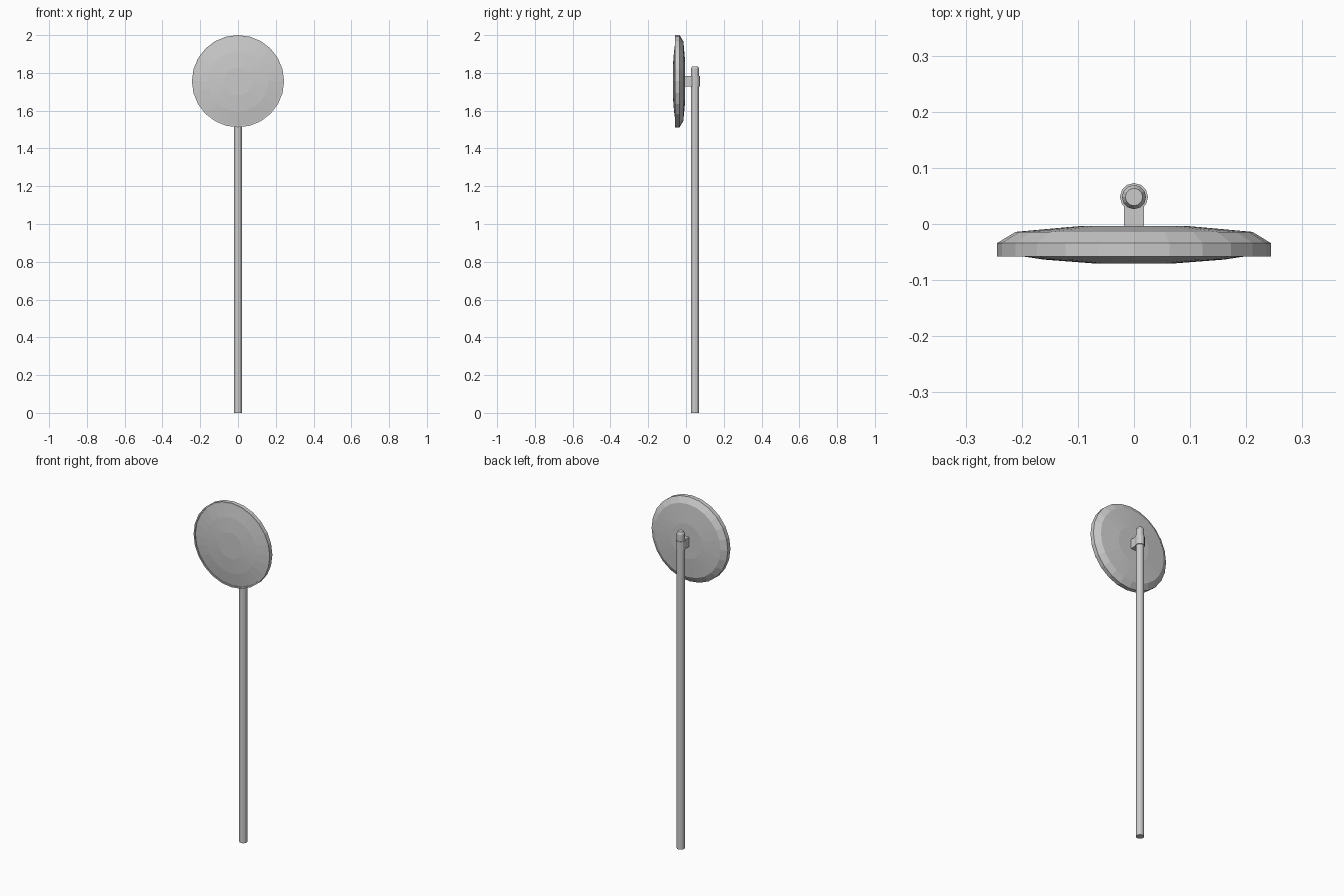
import bpy
import bmesh
from math import cos, sin, tau
from mathutils import Matrix, Vector

if "Cube" in bpy.data.objects:
    bpy.data.objects.remove(bpy.data.objects["Cube"], do_unlink=True)

grey = bpy.data.materials.new("light grey")
grey.use_nodes = True
grey.diffuse_color = (0.6, 0.6, 0.6, 1)
grey.node_tree.nodes["Principled BSDF"].inputs["Base Color"].default_value = grey.diffuse_color


def add_object(name, bm):
    bmesh.ops.recalc_face_normals(bm, faces=bm.faces)
    mesh = bpy.data.meshes.new(name)
    bm.to_mesh(mesh)
    bm.free()
    mesh.materials.append(grey)
    obj = bpy.data.objects.new(name, mesh)
    bpy.context.collection.objects.link(obj)
    return obj


def lathe(name, profile, sides, centre, along_y=False):
    """Closed turned solid from (radius, distance along axis) pairs."""
    bm = bmesh.new()
    rings = []
    for r, d in profile:
        ring = []
        for i in range(sides):
            a, b = r * cos(tau * i / sides), r * sin(tau * i / sides)
            offset = Vector((a, d, b) if along_y else (a, b, d))
            ring.append(bm.verts.new(Vector(centre) + offset))
        rings.append(ring)
    for low, high in zip(rings, rings[1:]):
        for i in range(sides):
            j = (i + 1) % sides
            bm.faces.new((low[i], low[j], high[j], high[i]))
    bm.faces.new(rings[0])
    bm.faces.new(rings[-1])
    return add_object(name, bm)


def box(name, centre, size):
    bm = bmesh.new()
    bmesh.ops.create_cube(bm, size=1, matrix=Matrix.Translation(centre) @ Matrix.Diagonal((*size, 1)))
    return add_object(name, bm)


POLE_Y = 0.048
DISH_Z = 1.756

# Upright pole with a chamfered top
lathe("pole", [(0.0215, 0), (0.0215, 1.822), (0.0155, 1.835)], 12, (0, POLE_Y, 0))

# Collar and arm that carry the dish
lathe("clamp", [(0.025, -0.027), (0.025, 0.027)], 12, (0, POLE_Y, DISH_Z))
box("arm", (0, 0.018, DISH_Z), (0.035, 0.05, 0.054))

# Housing, back to front, ending in a thin lip around the recessed mirror
lathe("housing", [(0.1, -0.004), (0.211, -0.014), (0.244, -0.034),
                  (0.244, -0.058), (0.236, -0.058), (0.236, -0.05)],
      24, (0, 0, DISH_Z), along_y=True)

# Domed mirror face
lathe("mirror", [(0.236, -0.048), (0.236, -0.052), (0.16, -0.0635), (0.075, -0.07)],
      24, (0, 0, DISH_Z), along_y=True)
